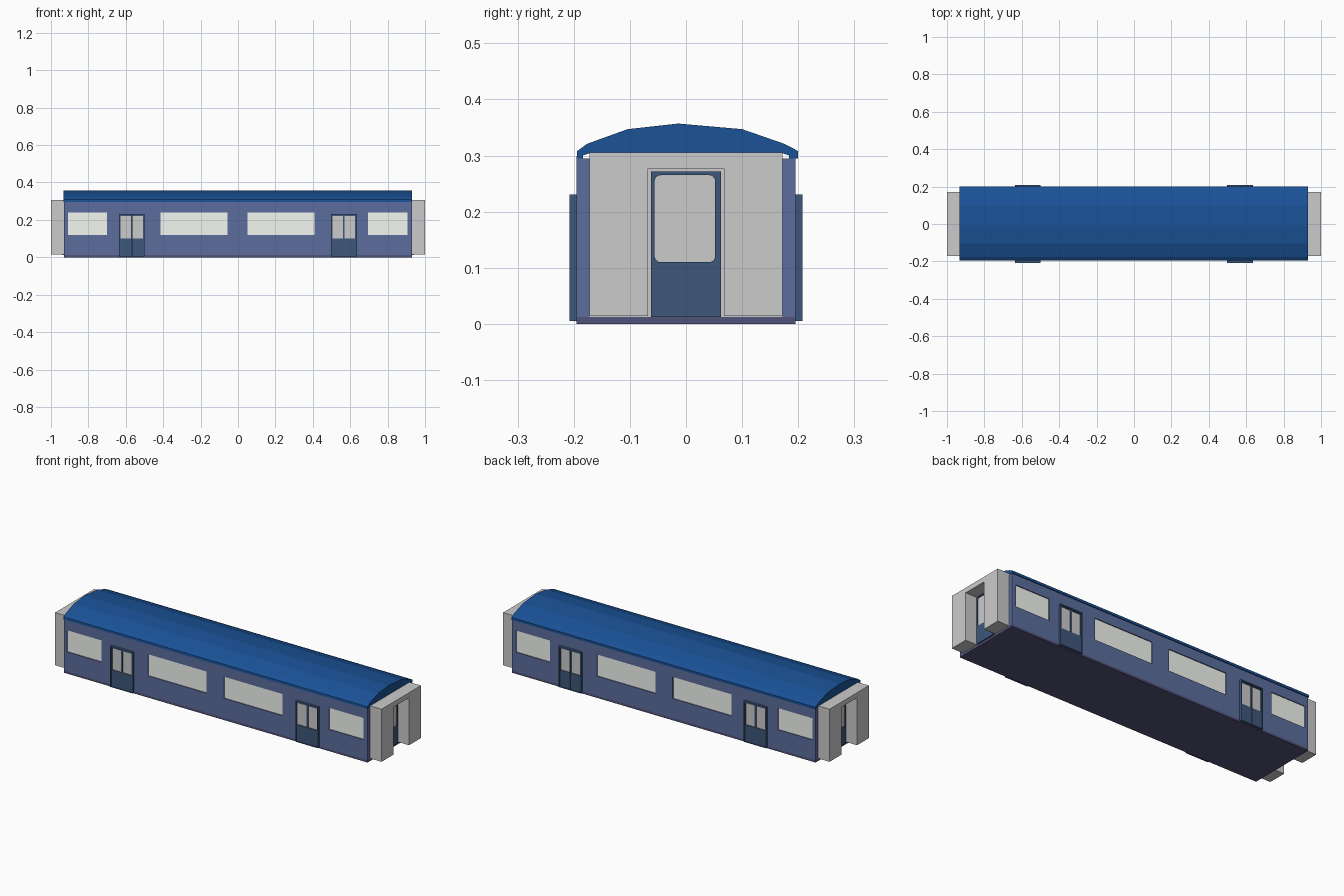
import bpy, bmesh
from math import pi, sin, cos
from mathutils import Matrix

if "Cube" in bpy.data.objects:
    bpy.data.objects.remove(bpy.data.objects["Cube"])


def mat(name, rgb):
    m = bpy.data.materials.new(name)
    m.diffuse_color = (*rgb, 1)
    m.use_nodes = True
    m.node_tree.nodes["Principled BSDF"].inputs["Base Color"].default_value = m.diffuse_color
    return m


WALL = mat("wall_blue", (0.107, 0.155, 0.342))
DOOR = mat("door_blue", (0.047, 0.095, 0.196))
ROOF = mat("roof_blue", (0.01, 0.084, 0.307))
GLASS = mat("pale_glass", (0.9, 0.93, 0.88))
FLOOR = mat("floor_dark", (0.084, 0.084, 0.196))


def rect(a0, a1, b0, b1):
    return [(a0, b0), (a1, b0), (a1, b1), (a0, b1)]


def rounded(a0, a1, b0, b1, r, n=4):
    pts = []
    corners = [(a1 - r, b1 - r), (a0 + r, b1 - r), (a0 + r, b0 + r), (a1 - r, b0 + r)]
    for k, (cx, cy) in enumerate(corners):
        for i in range(n + 1):
            t = pi / 2 * (k + i / n)
            pts.append((cx + r * cos(t), cy + r * sin(t)))
    return pts


def panel(name, loops, axis, d0, d1, material=None):
    """Extrude an outline (first loop) with holes (other loops) from d0 to d1 along axis x or y."""
    cu = bpy.data.curves.new(name, 'CURVE')
    cu.dimensions = '2D'
    cu.fill_mode = 'BOTH'
    cu.extrude = abs(d1 - d0) / 2
    for pts in loops:
        s = cu.splines.new('POLY')
        s.points.add(len(pts) - 1)
        for p, (a, b) in zip(s.points, pts):
            p.co = (a, b, 0, 1)
        s.use_cyclic_u = True
    tmp = bpy.data.objects.new(name + "_curve", cu)
    bpy.context.collection.objects.link(tmp)
    me = bpy.data.meshes.new_from_object(tmp)
    bpy.data.objects.remove(tmp)
    mid = (d0 + d1) / 2
    rx = Matrix.Rotation(pi / 2, 4, 'X')
    if axis == 'y':
        m = Matrix.Translation((0, mid, 0)) @ rx
    else:
        m = Matrix.Translation((mid, 0, 0)) @ Matrix.Rotation(pi / 2, 4, 'Z') @ rx
    bm = bmesh.new()
    bm.from_mesh(me)
    bmesh.ops.transform(bm, matrix=m, verts=bm.verts)
    bmesh.ops.remove_doubles(bm, verts=bm.verts, dist=1e-5)
    bmesh.ops.recalc_face_normals(bm, faces=bm.faces)
    for f in bm.faces:
        f.smooth = False
    bm.to_mesh(me)
    bm.free()
    me.name = name
    me.materials.clear()
    if material:
        me.materials.append(material)
    ob = bpy.data.objects.new(name, me)
    bpy.context.collection.objects.link(ob)
    return ob


# floor slab
panel("floor", [rect(-0.195, 0.195, 0, 0.012)], 'x', -0.93, 0.93, FLOOR)

# faceted roof with eave lips
roof = [(-0.195, 0.295), (-0.194, 0.308), (-0.176, 0.321), (-0.104, 0.347),
        (-0.014, 0.357), (0.1, 0.347), (0.175, 0.321), (0.2, 0.308), (0.2, 0.295),
        (0.184, 0.295), (0.184, 0.3), (0.172, 0.304), (-0.172, 0.304),
        (-0.184, 0.3), (-0.184, 0.295)]
panel("roof", [roof], 'x', -0.932, 0.93, ROOF)

# side walls with windows and sliding doors
windows = [rect(-0.91, -0.70, 0.12, 0.24), rect(-0.415, -0.055, 0.12, 0.24),
           rect(0.05, 0.41, 0.12, 0.24), rect(0.695, 0.905, 0.12, 0.24)]
for s, side in ((-1, "front"), (1, "back")):
    panel(f"{side}_wall", [rect(-0.93, 0.93, 0.012, 0.295)] + windows,
          'y', s * 0.172, s * 0.195, WALL)
    for i, w in enumerate(windows):
        panel(f"{side}_window_{i}", [w], 'y', s * 0.18, s * 0.19, GLASS)
    for i, cx in enumerate((-0.568, 0.566)):
        panel(f"{side}_door_frame_{i}",
              [rect(cx - 0.069, cx + 0.069, 0.005, 0.231),
               rect(cx - 0.064, cx + 0.064, 0.008, 0.225)],
              'y', s * 0.192, s * 0.208, DOOR)
        for j in (-1, 1):
            a0, a1 = sorted((cx + j * 0.0005, cx + j * 0.064))
            hole = rect(a0 + 0.004, a1 - 0.004, 0.1, 0.22)
            panel(f"{side}_door_leaf_{i}_{j}", [rect(a0, a1, 0.008, 0.225), hole],
                  'y', s * 0.192, s * 0.204, DOOR)
            panel(f"{side}_door_glass_{i}_{j}", [hole], 'y', s * 0.192, s * 0.2)

# end bulkheads, gangway surrounds and end doors
surround = [(-0.172, 0.014), (-0.068, 0.014), (-0.068, 0.277), (0.068, 0.277),
            (0.068, 0.014), (0.172, 0.014), (0.172, 0.305), (-0.172, 0.305)]
for s, end in ((-1, "left"), (1, "right")):
    panel(f"{end}_bulkhead", [rect(-0.172, 0.172, 0.012, 0.304)], 'x', s * 0.91, s * 0.929)
    panel(f"{end}_gangway", [surround], 'x', s * 0.92, s)
    pane = rounded(-0.056, 0.052, 0.11, 0.265, 0.011)
    panel(f"{end}_end_door", [rect(-0.062, 0.062, 0.012, 0.272), pane],
          'x', s * 0.92, s * 0.937, DOOR)
    panel(f"{end}_end_door_glass", [pane], 'x', s * 0.92, s * 0.933)
